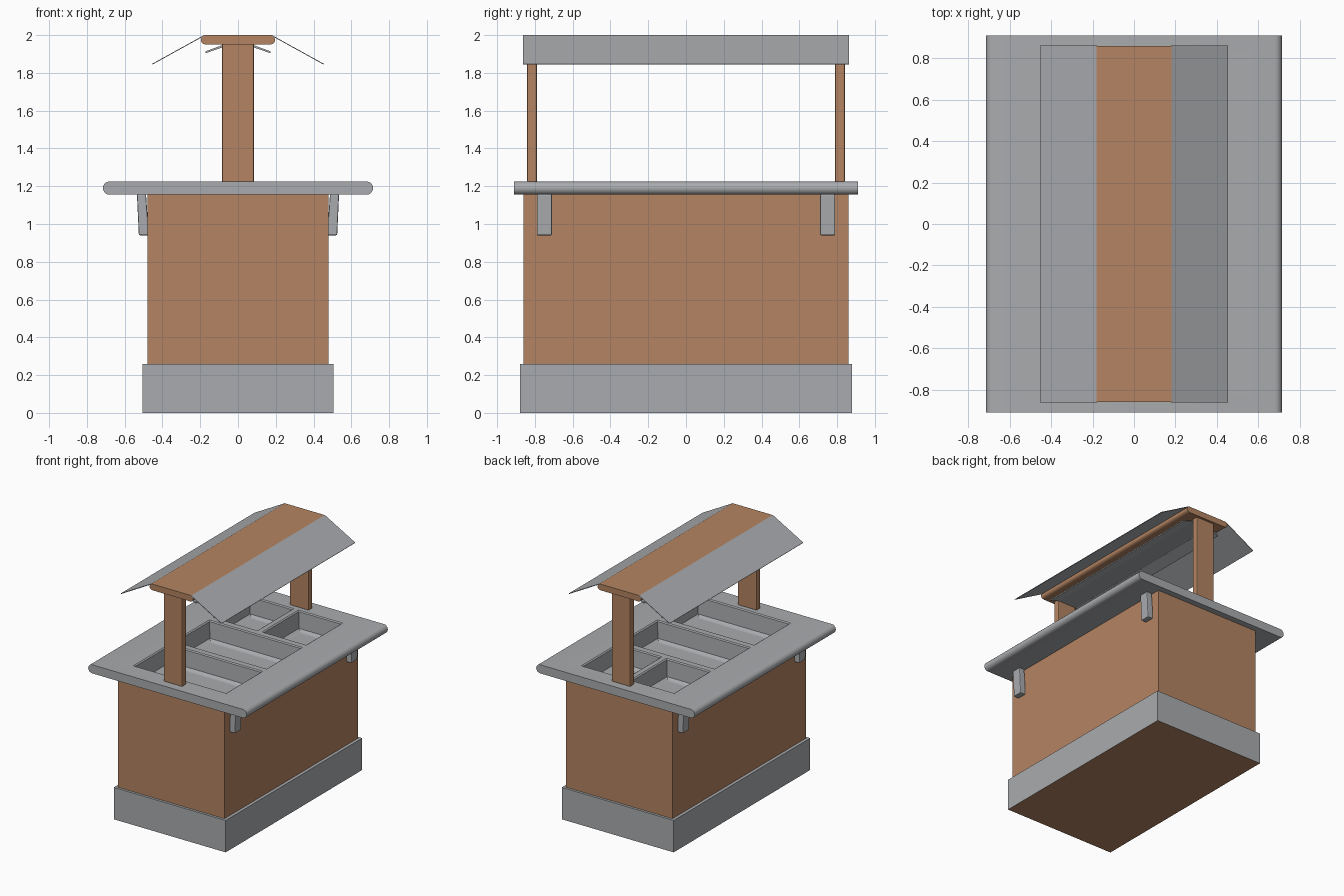
import bpy, bmesh, math

if "Cube" in bpy.data.objects:
    bpy.data.objects.remove(bpy.data.objects["Cube"])


def material(name, rgb):
    m = bpy.data.materials.new(name)
    m.diffuse_color = (*rgb, 1)
    m.use_nodes = True
    m.node_tree.nodes["Principled BSDF"].inputs["Base Color"].default_value = m.diffuse_color
    return m


GRAY = material("steel gray", (0.40, 0.41, 0.425))
WOOD = material("wood brown", (0.456, 0.231, 0.122))


def finish(bm, name, mat, bevel=0.0, segments=2):
    bmesh.ops.recalc_face_normals(bm, faces=bm.faces)
    me = bpy.data.meshes.new(name)
    bm.to_mesh(me)
    bm.free()
    ob = bpy.data.objects.new(name, me)
    bpy.context.collection.objects.link(ob)
    me.materials.append(mat)
    if bevel:
        b = ob.modifiers.new("bevel", 'BEVEL')
        b.width, b.segments = bevel, segments
        b.limit_method = 'ANGLE'
    return ob


def box(name, mat, x, y, z, bevel=0.0):
    bm = bmesh.new()
    bmesh.ops.create_cube(bm, size=1)
    for v in bm.verts:
        v.co = [(a + b) / 2 + c * (b - a) for (a, b), c in zip((x, y, z), v.co)]
    return finish(bm, name, mat, bevel)


def extrude(name, mat, profile, y0, y1, bevel=0.0):
    """Extrude an x-z profile along y."""
    bm = bmesh.new()
    f = bm.faces.new([bm.verts.new((x, y0, z)) for x, z in profile])
    r = bmesh.ops.extrude_face_region(bm, geom=[f])
    for v in r["geom"]:
        if isinstance(v, bmesh.types.BMVert):
            v.co.y = y1
    return finish(bm, name, mat, bevel)


def smooth(ob, angle=35):
    bpy.ops.object.select_all(action='DESELECT')
    ob.select_set(True)
    bpy.context.view_layer.objects.active = ob
    bpy.ops.object.shade_smooth_by_angle(angle=math.radians(angle))


# plinth with wooden underside
plinth = box("plinth", GRAY, (-.505, .505), (-.88, .88), (0, .26))
plinth.data.materials.append(WOOD)
for p in plinth.data.polygons:
    if p.normal.z < -0.5:
        p.material_index = 1

# cabinet body, open at the top so the wells can hang inside
body = box("cabinet_body", WOOD, (-.48, .48), (-.86, .86), (.25, 1.16))
bm = bmesh.new()
bm.from_mesh(body.data)
bmesh.ops.delete(bm, geom=[f for f in bm.faces if f.normal.z > .5], context='FACES_ONLY')
bm.to_mesh(body.data)
bm.free()

# counter top with rounded long edges
half = [(.68 + .035 * math.cos(a), 1.19 + .035 * math.sin(a))
        for a in [math.radians(-90 + 18 * i) for i in range(11)]]
counter = extrude("counter_top", GRAY, half + [(-x, z) for x, z in reversed(half)], -.91, .91)

# food wells: x range, y range
wells = [((-.42, .42), (-.75, -.28)), ((-.42, .42), (-.23, .23)),
         ((-.42, -.02), (.28, .75)), ((.02, .42), (.28, .75))]
steps = [(0, 1.225), (.01, 1.218), (.016, 1.085), (.035, 1.075), (.05, 1.07)]
for i, (wx, wy) in enumerate(wells):
    cut = box("well_cutter", GRAY, wx, wy, (1.1, 1.3))
    cut.hide_render = True
    mod = counter.modifiers.new("cut", 'BOOLEAN')
    mod.operation, mod.object, mod.solver = 'DIFFERENCE', cut, 'EXACT'
    bpy.context.view_layer.objects.active = counter
    bpy.ops.object.modifier_apply(modifier=mod.name)
    bpy.data.objects.remove(cut)
    # stepped liner pan
    bm = bmesh.new()
    prev = None
    for d, z in steps:
        ring = [bm.verts.new((x, y, z)) for x, y in
                ((wx[0] + d, wy[0] + d), (wx[1] - d, wy[0] + d),
                 (wx[1] - d, wy[1] - d), (wx[0] + d, wy[1] - d))]
        if prev:
            for k in range(4):
                bm.faces.new((prev[k], prev[(k + 1) % 4], ring[(k + 1) % 4], ring[k]))
        prev = ring
    bm.faces.new(prev)
    pan = finish(bm, f"food_well_{i + 1}", GRAY)
    if pan.data.polygons[-1].normal.z < 0:
        pan.data.flip_normals()
smooth(counter)

# brackets under the counter overhang
bracket = [(.475, .94), (.525, .94), (.535, 1.157), (.487, 1.157), (.478, 1.03)]
for sx in (-1, 1):
    for sy in (-1, 1):
        extrude("counter_bracket", GRAY, [(sx * x, z) for x, z in bracket],
                sy * .75 - .04, sy * .75 + .04, .006)

# canopy posts
for sy in (-1, 1):
    box("canopy_post", WOOD, (-.085, .085), (sy * .815 - .026, sy * .815 + .026), (1.22, 1.96), .008)

# canopy plank, rounded below
side = [(.168, 1.95), (.183, 1.953), (.193, 1.961), (.197, 1.972), (.194, 1.985), (.18, 2.0)]
plank = extrude("canopy_plank", WOOD, side + [(-x, z) for x, z in reversed(side)], -.86, .86)
smooth(plank, 40)

# sloping sneeze guards and light reflector
for sx in (-1, 1):
    extrude("sneeze_guard", GRAY, [(sx * x, z) for x, z in
            ((.18, 2.0), (.455, 1.848), (.453, 1.844), (.178, 1.996))], -.862, .862)
refl = [(.08, 1.948), (.172, 1.914), (.172, 1.904), (.08, 1.936)]
for sx in (-1, 1):
    extrude("light_reflector_wing", GRAY, [(sx * x, z) for x, z in refl], -.785, .785)
box("light_reflector_center", GRAY, (-.08, .08), (-.785, .785), (1.937, 1.951))
